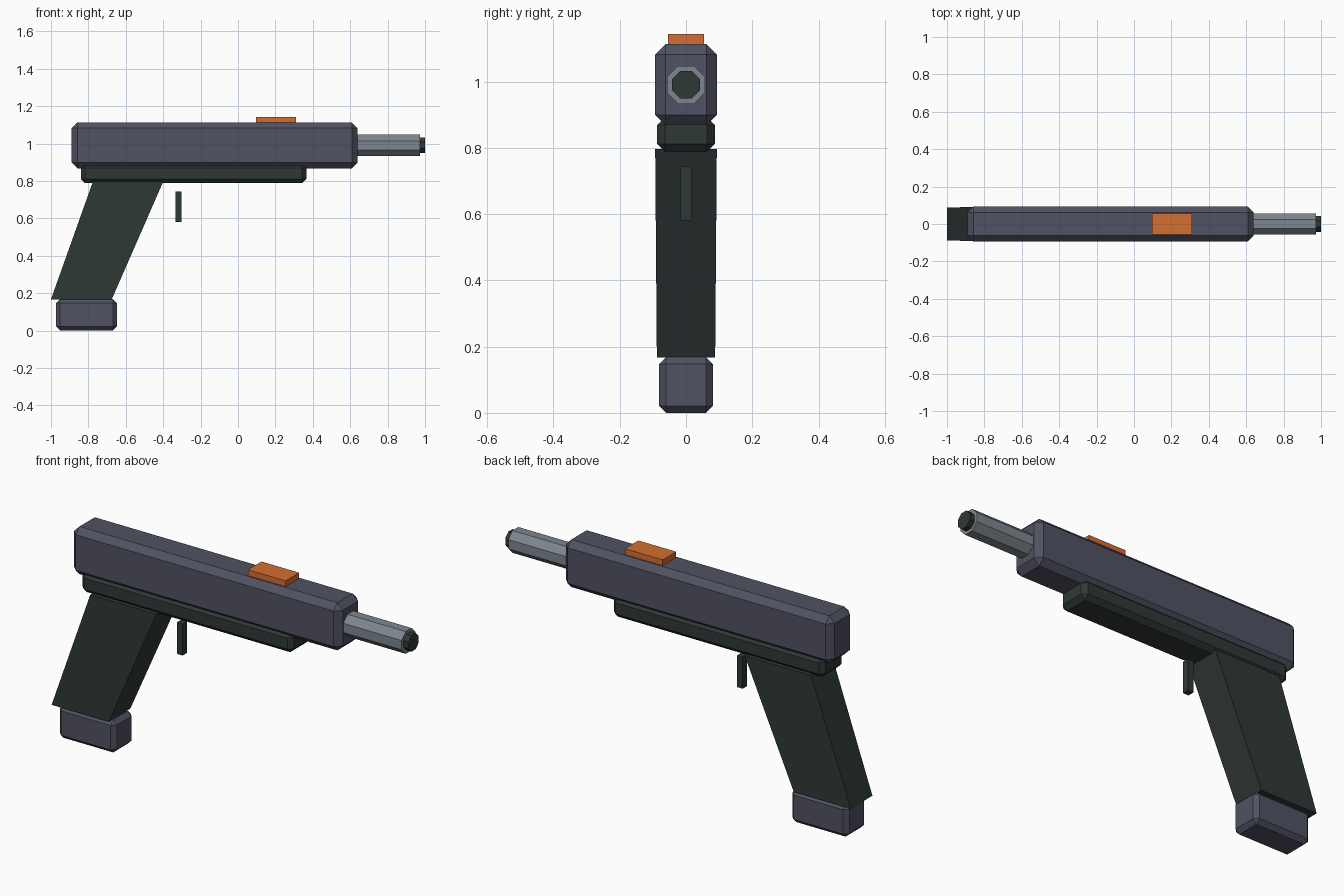
import bpy, bmesh, math
from mathutils import Matrix

cube = bpy.data.objects.get("Cube")
if cube:
    bpy.data.objects.remove(cube, do_unlink=True)


def material(name, rgb):
    m = bpy.data.materials.new(name)
    m.use_nodes = True
    colour = (*rgb, 1)
    m.diffuse_color = colour
    m.node_tree.nodes["Principled BSDF"].inputs["Base Color"].default_value = colour
    return m


slate = material("slate grey", (0.08, 0.084, 0.122))
dark = material("dark green grey", (0.028, 0.04, 0.037))
steel = material("steel grey", (0.205, 0.238, 0.27))
orange = material("orange", (0.66, 0.156, 0.032))


def finish(name, bm, mat, bevel=0):
    bmesh.ops.recalc_face_normals(bm, faces=bm.faces)
    mesh = bpy.data.meshes.new(name)
    bm.to_mesh(mesh)
    bm.free()
    mesh.materials.append(mat)
    obj = bpy.data.objects.new(name, mesh)
    bpy.context.collection.objects.link(obj)
    if bevel:
        mod = obj.modifiers.new("chamfer", "BEVEL")
        mod.width = bevel
        mod.segments = 1
    return obj


def block(name, x, z, half_width, mat, bevel=0):
    """Box spanning x and z ranges, centred on y."""
    bm = bmesh.new()
    bmesh.ops.create_cube(bm, size=1)
    for v in bm.verts:
        v.co = (x[v.co.x > 0], math.copysign(half_width, v.co.y), z[v.co.z > 0])
    return finish(name, bm, mat, bevel)


def octagon_rod(name, x, z, radius, mat):
    """Eight-sided rod along x, with flats on top and sides."""
    bm = bmesh.new()
    bmesh.ops.create_cone(bm, cap_ends=True, segments=8, radius1=radius,
                          radius2=radius, depth=x[1] - x[0])
    turn = Matrix.Rotation(math.pi / 2, 4, "Y") @ Matrix.Rotation(math.pi / 8, 4, "Z")
    # Keep a flat facing up whatever the start angle of the circle
    if abs(max(v.co.x for v in bm.verts) - radius) > radius * 0.01:
        turn = Matrix.Rotation(math.pi / 2, 4, "Y")
    bm.transform(Matrix.Translation((sum(x) / 2, 0, z)) @ turn)
    return finish(name, bm, mat)


# Upper body
block("slide", (-0.89, 0.64), (0.868, 1.113), 0.093, slate, 0.031)
block("lower_frame", (-0.84, 0.365), (0.788, 0.892), 0.087, dark, 0.023)
block("top_sight", (0.095, 0.31), (1.1, 1.143), 0.055, orange)

# Barrel and muzzle
octagon_rod("barrel", (0.58, 0.972), 0.99, 0.062, steel)
octagon_rod("muzzle", (0.95, 1.0), 0.99, 0.045, dark)

# Slanted, slightly tapered grip
grip = block("grip", (-1.0, -0.675), (0.167, 0.796), 0.088, dark)
for v in grip.data.vertices:
    if v.co.z > 0.5:
        v.co.x = -0.776 if v.co.x < -0.8 else -0.4
        v.co.y = math.copysign(0.093, v.co.y)

# Base of the grip and the trigger
block("grip_base", (-0.972, -0.648), (0, 0.168), 0.081, slate, 0.021)
block("trigger", (-0.335, -0.303), (0.58, 0.743), 0.017, dark)
